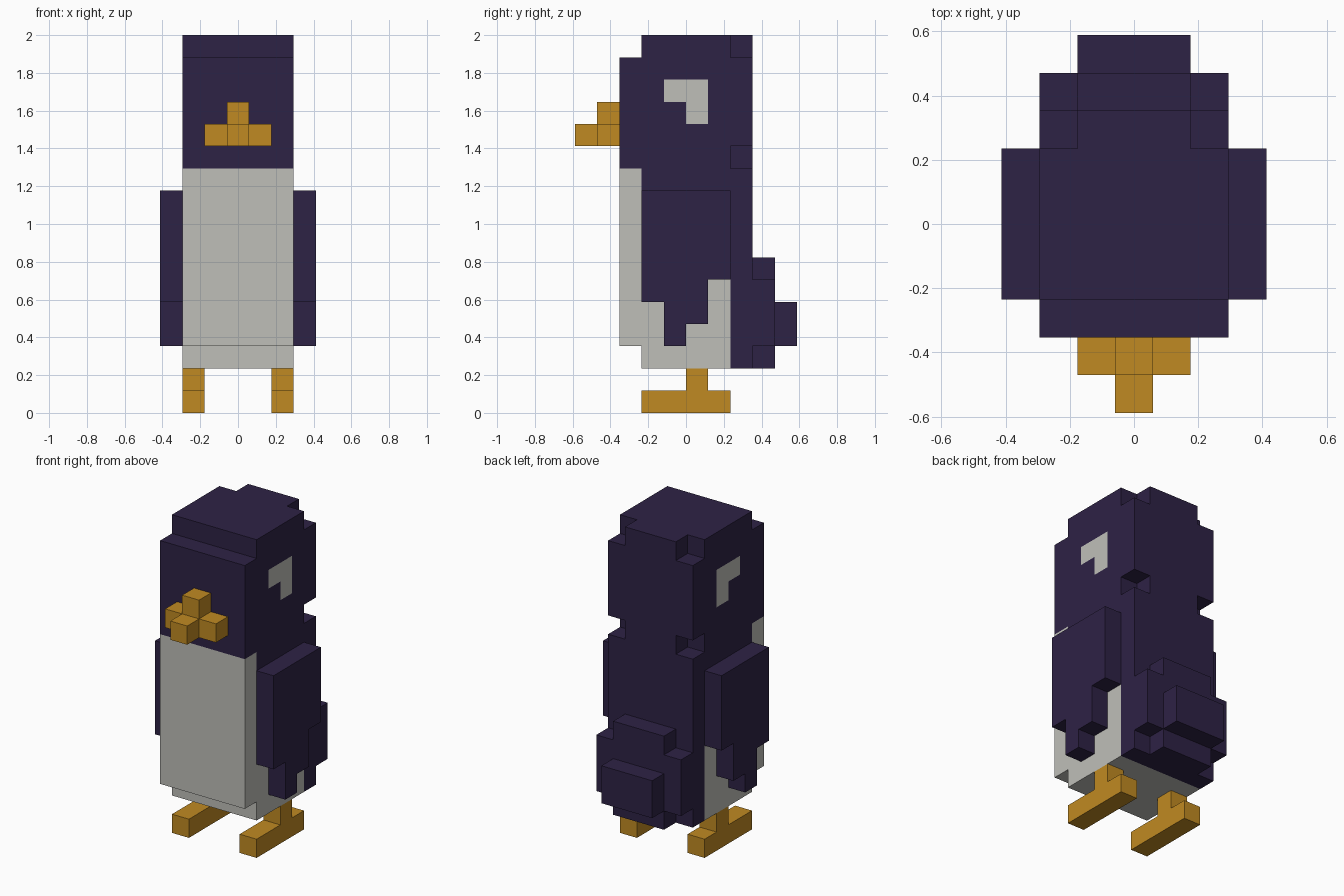
import bpy, bmesh
from mathutils import Vector

U = 2 / 17  # edge length of one block

cube = bpy.data.objects.get("Cube")
if cube:
    bpy.data.objects.remove(cube, do_unlink=True)


def material(name, rgb):
    m = bpy.data.materials.new(name)
    m.use_nodes = True
    m.diffuse_color = (*rgb, 1)
    m.node_tree.nodes["Principled BSDF"].inputs["Base Color"].default_value = (*rgb, 1)
    return m


PLUMAGE = material("dark purple", (0.027, 0.016, 0.060))
WHITE = material("off white", (0.520, 0.520, 0.485))
ORANGE = material("orange", (0.527, 0.254, 0.016))


def span(lo, hi):
    return [lo + i for i in range(round(hi - lo))]


def box(x0, x1, y0, y1, z0, z1):
    """Set of unit blocks filling a box, each keyed by its lowest corner."""
    return {(x, y, z) for x in span(x0, x1) for y in span(y0, y1) for z in span(z0, z1)}


def block_part(name, cells, mats, rule=None):
    """Skin a set of blocks, keep outer faces only, and merge flat areas."""
    bm = bmesh.new()
    for c in sorted(cells):
        for axis in range(3):
            for sign in (-1, 1):
                n = [0, 0, 0]
                n[axis] = sign
                if tuple(a + b for a, b in zip(c, n)) in cells:
                    continue
                normal = Vector(n)
                s = Vector([0, 0, 0])
                s[(axis + 1) % 3] = 0.5
                t = normal.cross(s)
                mid = Vector(c) + Vector((0.5, 0.5, 0.5)) + normal * 0.5
                corners = [mid - s - t, mid + s - t, mid + s + t, mid - s + t]
                f = bm.faces.new([bm.verts.new(p * U) for p in corners])
                f.material_index = rule(c, n) if rule else 0
    bmesh.ops.remove_doubles(bm, verts=bm.verts, dist=0.001)
    bmesh.ops.dissolve_limit(bm, angle_limit=0.01, verts=bm.verts, edges=bm.edges,
                             delimit={'MATERIAL'})
    mesh = bpy.data.meshes.new(name)
    bm.to_mesh(mesh)
    bm.free()
    for m in mats:
        mesh.materials.append(m)
    obj = bpy.data.objects.new(name, mesh)
    bpy.context.collection.objects.link(obj)
    return obj


# Body and head: one column with stepped front edges and notched back corners
body = box(-2.5, 2.5, -3, 3, 2, 17)
body -= box(-2.5, 2.5, -3, -2, 16, 17) | box(-2.5, 2.5, -3, -2, 2, 3)
for x in (-2.5, 1.5):
    body -= box(x, x + 1, 2, 3, 16, 17) | box(x, x + 1, 2, 3, 11, 12)


def body_colour(c, n):
    x, y, z = c
    belly = y < -2 and z < 11
    underside = y < 2 and z < 6
    eye = n[0] != 0 and (y, z) in {(-1, 14), (0, 14), (0, 13)}
    return 1 if belly or underside or eye else 0


block_part("body", body, [PLUMAGE, WHITE], body_colour)

# Tail, stepping out from the back
tail = (box(-2.5, 2.5, 3, 4, 3, 6) | box(-1.5, 1.5, 3, 4, 2, 7)
        | box(-1.5, 1.5, 4, 5, 3, 5))
block_part("tail", tail, [PLUMAGE])

# Beak
beak = (box(-1.5, 1.5, -4, -3, 12, 13) | box(-0.5, 0.5, -5, -4, 12, 13)
        | box(-0.5, 0.5, -4, -3, 13, 14))
block_part("beak", beak, [ORANGE])

# Wings with a stepped lower edge, and feet, one of each per side
WING_BOTTOM = {-2: 5, -1: 3, 0: 4, 1: 6}
for side, wing_x, foot_x in (("left", 2.5, 1.5), ("right", -3.5, -2.5)):
    wing = set()
    for y, bottom in WING_BOTTOM.items():
        wing |= box(wing_x, wing_x + 1, y, y + 1, bottom, 10)
    block_part(side + "_wing", wing, [PLUMAGE])

    foot = box(foot_x, foot_x + 1, -2, 2, 0, 1) | box(foot_x, foot_x + 1, 0, 1, 1, 2)
    block_part(side + "_foot", foot, [ORANGE])
